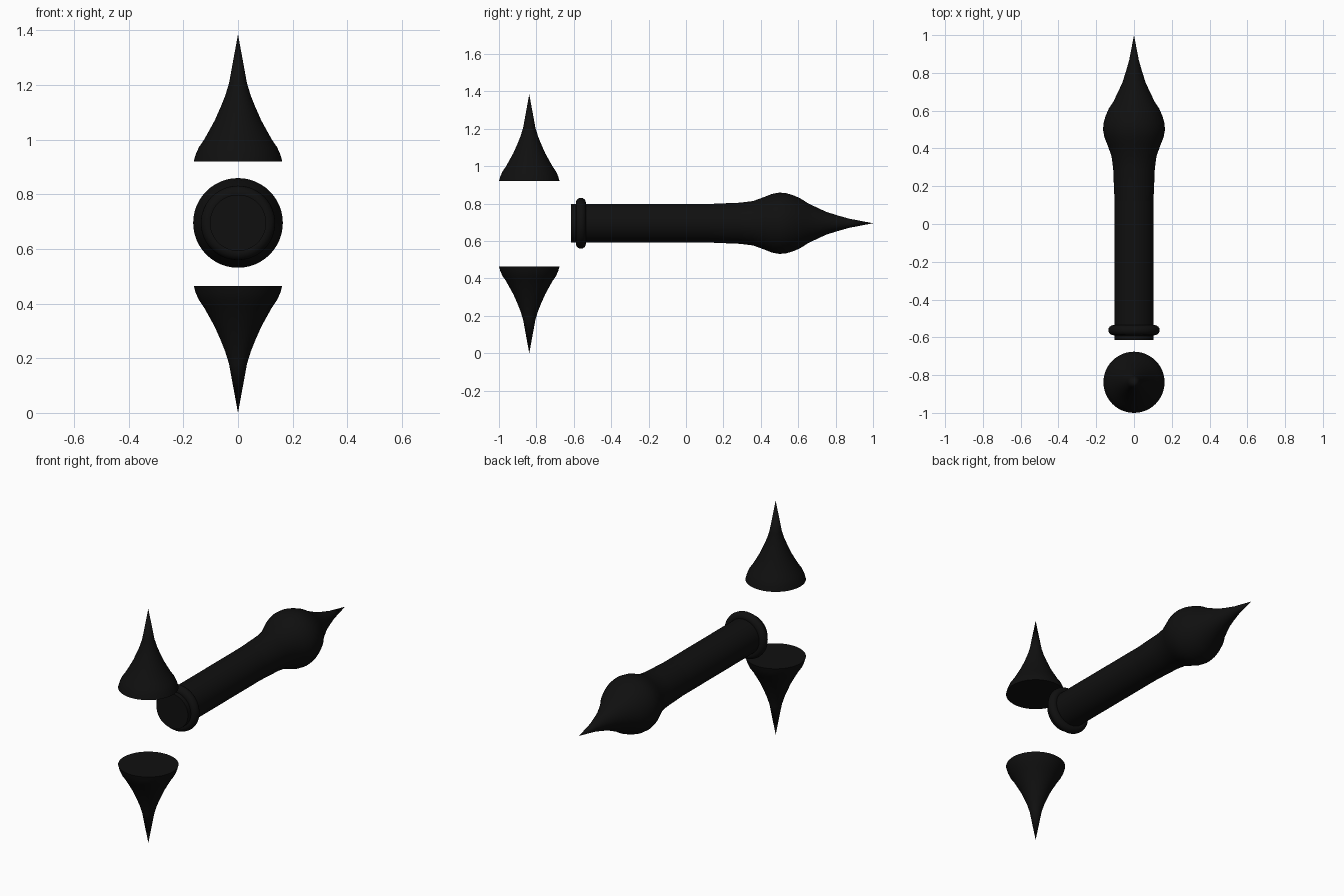
import bpy, bmesh, math
from mathutils import Matrix

if "Cube" in bpy.data.objects:
    bpy.data.objects.remove(bpy.data.objects["Cube"])

black = bpy.data.materials.new("near black")
black.diffuse_color = (0.005, 0.005, 0.005, 1)
black.use_nodes = True
black.node_tree.nodes["Principled BSDF"].inputs["Base Color"].default_value = black.diffuse_color


def finish(obj, name):
    obj.name = name
    obj.data.materials.append(black)
    bpy.ops.object.select_all(action='DESELECT')
    obj.select_set(True)
    bpy.context.view_layer.objects.active = obj
    bpy.ops.object.shade_smooth_by_angle(angle=math.radians(35))


def lathe(name, profile, matrix, n=48):
    """Revolve (radius, height) points about z; zero radius makes a point, open ends are capped."""
    bm = bmesh.new()
    rings = []
    for r, h in profile:
        count = n if r > 0 else 1
        rings.append([bm.verts.new((r * math.cos(2 * math.pi * i / n),
                                    r * math.sin(2 * math.pi * i / n), h))
                      for i in range(count)])
    for a, b in zip(rings, rings[1:]):
        for i in range(n):
            j = (i + 1) % n
            if len(b) == 1:
                bm.faces.new((a[i], a[j], b[0]))
            else:
                bm.faces.new((a[i], a[j], b[j], b[i]))
    for ring in (rings[0], rings[-1]):
        if len(ring) > 1:
            bm.faces.new(ring)
    bm.transform(matrix)
    bmesh.ops.recalc_face_normals(bm, faces=bm.faces)
    mesh = bpy.data.meshes.new(name)
    bm.to_mesh(mesh)
    bm.free()
    obj = bpy.data.objects.new(name, mesh)
    bpy.context.collection.objects.link(obj)
    finish(obj, name)


AXIS_Z = 0.695
along_y = Matrix.Translation((0, 0, AXIS_Z)) @ Matrix.Rotation(-math.pi / 2, 4, 'X')

# Straight handle
lathe("handle", [(0.103, -0.615), (0.103, 0.16)], along_y)

# Bulbous spear head
lathe("spear_head", [(0.102, 0.10), (0.106, 0.19), (0.110, 0.29), (0.119, 0.36),
                     (0.141, 0.42), (0.157, 0.46), (0.164, 0.50), (0.161, 0.535),
                     (0.151, 0.57), (0.134, 0.61), (0.108, 0.65), (0.084, 0.70),
                     (0.061, 0.75), (0.042, 0.81), (0.025, 0.87), (0, 1.0)], along_y)

# Rounded collar near the handle end
bpy.ops.mesh.primitive_torus_add(location=(0, -0.562, AXIS_Z), rotation=(math.pi / 2, 0, 0),
                                 major_radius=0.109, minor_radius=0.027,
                                 major_segments=48, minor_segments=16)
finish(bpy.context.object, "collar_ring")

# Two mirrored flared spikes
spike = [(0.162, 0), (0.155, 0.025), (0.143, 0.052), (0.125, 0.078), (0.106, 0.112),
         (0.085, 0.15), (0.063, 0.20), (0.047, 0.24), (0.033, 0.285), (0, 0.465)]
for name, z, direction in (("upper_spike", 0.92, 1), ("lower_spike", 0.465, -1)):
    lathe(name, spike, Matrix.Translation((0, -0.838, z)) @ Matrix.Diagonal((1, 1, direction, 1)))
